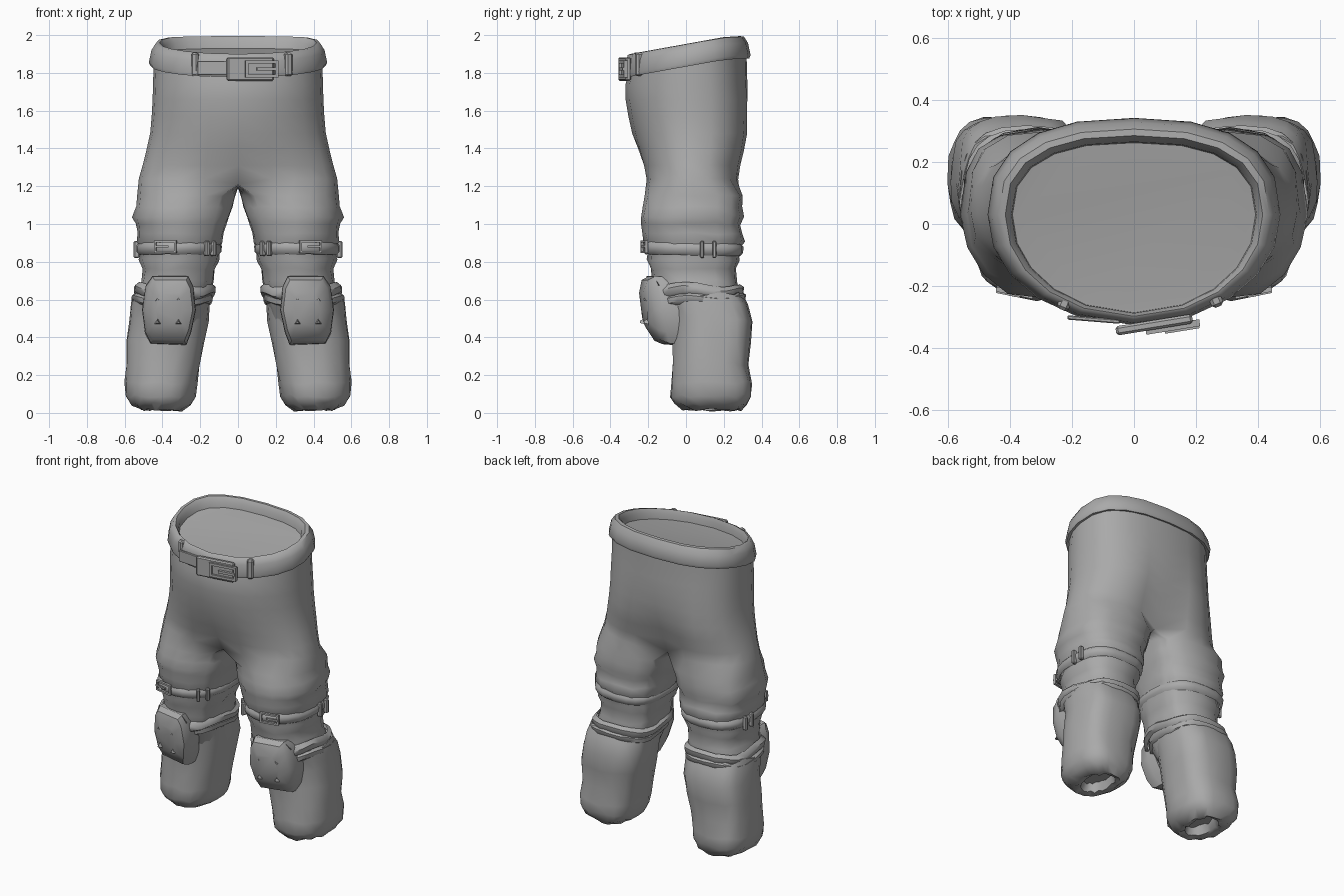
import bpy, bmesh, math, random
from mathutils import Vector, Matrix

if "Cube" in bpy.data.objects:
    bpy.data.objects.remove(bpy.data.objects["Cube"])

random.seed(4)
grey = bpy.data.materials.new("cloth grey")
grey.diffuse_color = (0.4, 0.4, 0.4, 1)
grey.use_nodes = True
grey.node_tree.nodes["Principled BSDF"].inputs["Base Color"].default_value = grey.diffuse_color
N = 24           # sides of a leg ring
H = N // 2


def finish(name, bm, mirror=False, angle=50):
    bmesh.ops.recalc_face_normals(bm, faces=bm.faces)
    me = bpy.data.meshes.new(name)
    bm.to_mesh(me)
    bm.free()
    me.materials.append(grey)
    ob = bpy.data.objects.new(name, me)
    bpy.context.collection.objects.link(ob)
    if mirror:
        m = ob.modifiers.new("mirror", 'MIRROR')
        m.merge_threshold = 0.002
    bpy.ops.object.select_all(action='DESELECT')
    ob.select_set(True)
    bpy.context.view_layer.objects.active = ob
    bpy.ops.object.shade_smooth_by_angle(angle=math.radians(angle))
    return ob


def loft(rings, cap_start=False, cap_end=False):
    bm = bmesh.new()
    vs = [[bm.verts.new(p) for p in r] for r in rings]
    for a, b in zip(vs, vs[1:]):
        for i in range(len(a)):
            j = (i + 1) % len(a)
            bm.faces.new((a[i], a[j], b[j], b[i]))
    if cap_start:
        bm.faces.new(vs[0])
    if cap_end:
        bm.faces.new(vs[-1])
    return bm


def power(v, e):
    return math.copysign(abs(v) ** e, v)


def leg_ring(z, xi, xo, yf, yb, jit=0.0, tilt=0.0, front=0.95, back=0.72, spread=45):
    """Ring, round in front and squarer behind: H steps outside, H short steps inside."""
    pts = []
    arc = math.radians(180 + 2 * spread)
    for i in range(N):
        a = -math.pi / 2 - math.radians(spread)
        a += arc * i / H if i <= H else arc + (2 * math.pi - arc) * (i - H) / H
        e = front if math.sin(a) < 0 else back
        c, s = power(math.cos(a), e), power(math.sin(a), e)
        k = 1 + random.uniform(-jit, jit)
        pts.append((max((xi + xo) / 2 + c * (xo - xi) / 2 * k, 0.004),
                    (yf + yb) / 2 + s * (yb - yf) / 2 * k,
                    z + tilt * s + random.uniform(-jit, jit) * 0.4))
    return pts


def hip_half(t, w, yf, yb, wedge=0.2):
    """Half of the hip outline, t from 0 (front) to 1 (back); wedge makes the front pointed."""
    a = -math.pi / 2 + math.pi * t
    s = math.sin(a)
    x = w * power(math.cos(a), 0.8)
    mid = 0.03
    if s > 0:
        return x, mid + power(s, 0.8) * (yb - mid)
    straight = (yf - mid) * (1 - (x / w) ** 1.6)
    return x, mid + (1 - wedge) * power(s, 0.9) * (mid - yf) + wedge * straight


def band_z(y):
    return 1.845 + 0.18 * (y + 0.28) - (0.0 if y < 0.2 else 0.12 * (y - 0.2))


# trousers: hip half-rings that carry on into one leg, mirrored
hips = [(1.86, .445, -.30, .32, .2, 0, 0), (1.74, .45, -.32, .325, .2, 0, 0),
        (1.66, .452, -.32, .335, .2, 0, .01), (1.57, .457, -.305, .335, .2, 0, .02),
        (1.48, .465, -.285, .34, .18, 0, .04), (1.39, .485, -.26, .325, .16, .01, .06),
        (1.31, .505, -.24, .305, .14, .03, .07), (1.24, .525, -.228, .295, .1, .07, .10)]
rings = []
for z, w, yf, yb, wedge, dip, crease in hips:
    ring = []
    for i in range(H + 1):
        x, y = hip_half(i / H, w, yf, yb, wedge)
        near = max(0, 1 - x / .22) ** 1.3
        y += near * (dip if y < 0 else -crease)
        low = .03 * near if z < 1.3 else 0
        ring.append((0.0 if i in (0, H) else x, y, band_z(y) - 0.02 if z > 1.8 else z - low))
    for i in range(1, H):
        t = i / H
        ring.append((0.0, ring[H][1] * (1 - t) + ring[0][1] * t, ring[H][2] * (1 - t) + ring[0][2] * t
                     - (0.02 * math.sin(math.pi * t) if z < 1.3 else 0)))
    rings.append(ring)
legs = [(1.15, .015, .535, -.22, .30), (1.09, .03, .54, -.23, .295), (1.04, .045, .56, -.24, .305),
        (1.00, .065, .54, -.235, .285), (.95, .075, .535, -.23, .30), (.905, .085, .535, -.225, .31),
        (.86, .10, .51, -.20, .275), (.81, .10, .525, -.205, .285), (.76, .125, .505, -.19, .265),
        (.70, .13, .51, -.18, .27), (.64, .135, .535, -.17, .28), (.55, .165, .53, -.13, .28),
        (.42, .20, .53, -.06, .28), (.10, .27, .52, -.03, .28)]
for k, l in enumerate(legs):
    rings.append(leg_ring(*l, jit=0.018 if k else .005))
bm = loft(rings, cap_end=True)
bmesh.ops.delete(bm, geom=[f for f in bm.faces if all(v.co.x < 1e-4 for v in f.verts)],
                 context='FACES_ONLY')
finish("trousers", bm, mirror=True, angle=70)


# waistband and the floor inside it
def waist_ring(off, dz):
    half = [hip_half(i / 10, .45 + off, -.315 - off * .5, .32 + off) for i in range(11)]
    full = half + [(-x, y) for x, y in half[-2:0:-1]]
    return [(x, y, band_z(y) + dz) for x, y in full]


finish("waistband", loft([waist_ring(o, d) for o, d in (
    (-.02, -.055), (.015, -.062), (.022, -.045), (.008, .02), (-.014, .055), (-.035, .058),
    (-.055, .03), (-.06, -.03))]))
finish("waist_floor", loft([waist_ring(-.045, -.005), waist_ring(-.08, -.008)], cap_end=True))

# lower leg covers, with a hollow hem
cover = [(.62, .17, .53, -.10, .28), (.63, .145, .555, -.12, .30), (.57, .15, .565, -.10, .325),
         (.49, .155, .57, -.08, .35), (.38, .175, .59, -.075, .345), (.26, .20, .59, -.075, .33),
         (.16, .215, .60, -.08, .345), (.09, .225, .595, -.08, .345), (.045, .25, .565, -.06, .33),
         (.015, .30, .51, -.02, .29), (.02, .33, .48, .02, .26), (.07, .34, .46, .04, .24)]
finish("leg_cover", loft([leg_ring(*c, jit=.025, front=.9, back=.68, spread=0) for c in cover],
                         cap_end=True), mirror=True)


# rings round the leg: cloth folds and thigh strap
def band(name, z, h, box, thick, tilt, wave=0, jit=0):
    xi, xo, yf, yb = box
    rs = []
    for dz, o in ((-h, -thick), (-h * .5, thick * .8), (h * .4, thick), (h, -thick)):
        r = leg_ring(z + dz, xi - o, xo + o, yf - o, yb + o, jit, tilt, spread=0)
        rs.append([(x, y, c + wave * math.cos(5 * y / .3)) for x, y, c in r])
    finish(name, loft(rs), mirror=True)


band("upper_fold", .645, .035, (.13, .54, -.185, .295), .012, .0, .014, .008)
band("lower_fold", .60, .03, (.145, .55, -.15, .305), .012, .008, .012, .008)
band("thigh_strap", .87, .035, (.095, .53, -.222, .295), .009, -.005, 0, .004)


# small hard parts
def add_box(bm, c, size, rot=0.0):
    m = Matrix.Translation(c) @ Matrix.Rotation(rot, 4, 'Z') @ Matrix.Diagonal((*size, 1))
    bmesh.ops.create_cube(bm, size=1, matrix=m)


def buckle(name, c, w, h, bar, rot, mirror):
    bm = bmesh.new()
    R = Matrix.Rotation(rot, 3, 'Z')
    for dx, dz, sx, sz in ((0, h / 2, w, bar), (0, -h / 2, w, bar),
                           (-w / 2, 0, bar, h + bar), (w / 2, 0, bar, h + bar)):
        add_box(bm, Vector(c) + R @ Vector((dx, 0, dz)), (sx, bar * 1.4, sz), rot)
    add_box(bm, Vector(c) + R @ Vector((w * .18, -bar * .6, 0)), (w * .7, bar, bar), rot)
    finish(name, bm, mirror)


def block(name, c, size, rot=0.0, mirror=False):
    bm = bmesh.new()
    add_box(bm, c, size, rot)
    bmesh.ops.bevel(bm, geom=bm.edges[:], offset=min(size) * .25, segments=1, affect='EDGES')
    finish(name, bm, mirror, 30)


# waist belt front
block("belt_plate", (.065, -.325, 1.82), (.25, .03, .125), .16)
buckle("belt_buckle", (.125, -.332, 1.82), .16, .075, .016, .16, False)
block("belt_tail", (-.13, -.308, 1.825), (.17, .014, .075), -.08)
block("belt_loop_left", (-.225, -.258, 1.845), (.04, .04, .125), -.4)
block("belt_loop_right", (.265, -.248, 1.845), (.04, .04, .125), .4)
# strap fittings
buckle("strap_buckle", (.385, -.222, .88), .11, .055, .011, .2, True)
block("strap_loop_front", (.165, -.177, .87), (.022, .03, .08), -.6, True)
block("strap_loop_inner", (.13, -.13, .87), (.022, .03, .08), -.9, True)
for k, y in enumerate((.085, .15)):
    block("strap_loop_side_%d" % k, (.537, y, .865), (.03, .022, .09), 0, True)

# knee pads: outline lofted forward into a shallow dome, turned a little outward
outline = [(-.10, .18), (.09, .18), (.125, .13), (.145, 0), (.13, -.12), (.10, -.18),
           (-.09, -.185), (-.115, -.12), (-.14, -.0), (-.125, .13)]
rings = []
for s, y in ((.97, -.07), (1, -.13), (.98, -.175), (.88, -.21), (.5, -.226)):
    ring = []
    for x, z in outline:
        bend = .06 * max(0, -z * s - .05) / .13 + 1.0 * (x * s) ** 2 + .2 * x * s
        lift = -.07 * max(0, z) / .18 if y > -.15 else -.015 * max(0, z) / .18
        ring.append((.363 + x * s, y + bend + lift, .545 + z * s))
    rings.append(ring)
finish("knee_pad", loft(rings, cap_start=True, cap_end=True), mirror=True, angle=40)
bm = bmesh.new()
for x, y in ((.315, -.232), (.425, -.21)):
    for z in (.60, .48):
        bmesh.ops.create_cone(bm, cap_ends=True, segments=3, radius1=.02, radius2=.008, depth=.025,
                              matrix=Matrix.Translation((x, y, z)) @ Matrix.Rotation(math.pi / 2, 4, 'X'))
finish("knee_pad_studs", bm, mirror=True, angle=20)
